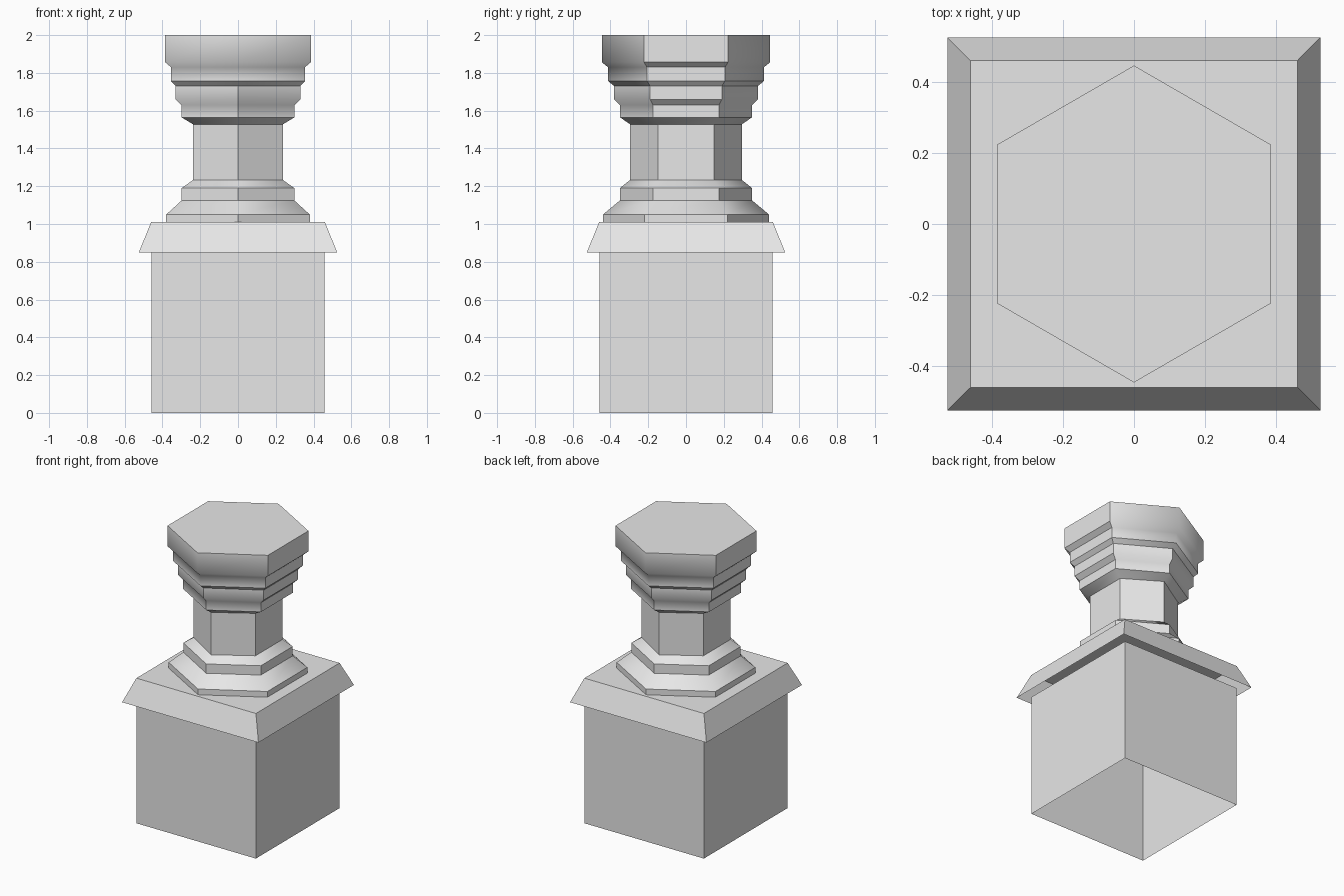
import bpy, bmesh, math

cube = bpy.data.objects.get("Cube")
if cube:
    bpy.data.objects.remove(cube, do_unlink=True)

stone = bpy.data.materials.new("grey_stone")
stone.use_nodes = True
colour = (0.8, 0.8, 0.8, 1)
stone.diffuse_color = colour
stone.node_tree.nodes["Principled BSDF"].inputs["Base Color"].default_value = colour


def hexagon(rx, ry, z):
    """Hexagon ring with corners at front and back; rx is the half width."""
    return [(rx / math.cos(math.pi / 6) * math.cos(a), ry * math.sin(a), z)
            for a in (math.radians(30 + 60 * i) for i in range(6))]


def square(half, z):
    return [(half * x, half * y, z) for x, y in ((1, 1), (-1, 1), (-1, -1), (1, -1))]


def loft(name, rings, cap_top):
    """Join stacked rings with side faces, optionally closing the top."""
    bm = bmesh.new()
    loops = [[bm.verts.new(p) for p in ring] for ring in rings]
    for low, high in zip(loops, loops[1:]):
        for i in range(len(low)):
            j = (i + 1) % len(low)
            bm.faces.new((low[i], low[j], high[j], high[i]))
    if cap_top:
        bm.faces.new(loops[-1])
    mesh = bpy.data.meshes.new(name)
    bm.to_mesh(mesh)
    bm.free()
    mesh.materials.append(stone)
    obj = bpy.data.objects.new(name, mesh)
    bpy.context.collection.objects.link(obj)
    return obj


# Open square plinth and its sloping cap
loft("plinth", [square(0.459, 0), square(0.459, 0.85)], False)
loft("plinth_cap", [square(0.525, 0.85), square(0.46, 1.01)], True)

# Hexagonal column: half width, corner radius, height
profile = [
    (0.38, 0.44, 1.01), (0.38, 0.44, 1.05), (0.298, 0.35, 1.125), (0.298, 0.35, 1.19),
    (0.238, 0.296, 1.233), (0.238, 0.296, 1.528),
    (0.30, 0.35, 1.565), (0.30, 0.35, 1.63), (0.33, 0.38, 1.66), (0.33, 0.38, 1.73),
    (0.355, 0.413, 1.757), (0.355, 0.413, 1.83), (0.386, 0.446, 1.857), (0.386, 0.446, 2.0),
]
column = loft("column", [hexagon(*p) for p in profile], True)

# Smooth the sloping mouldings, keep the corners crisp
bpy.ops.object.select_all(action="DESELECT")
column.select_set(True)
bpy.context.view_layer.objects.active = column
bpy.ops.object.shade_smooth_by_angle(angle=math.radians(42))

# Capital: soft front and back, crisp left and right sides
mesh = column.data
for edge in mesh.edges:
    a, b = (mesh.vertices[i].co for i in edge.vertices)
    if min(a.z, b.z) > 1.74:
        rim = a.z == b.z and (a.z > 1.99 or a.z < 1.76)
        edge.use_edge_sharp = rim or a.x * b.x > 0.01
